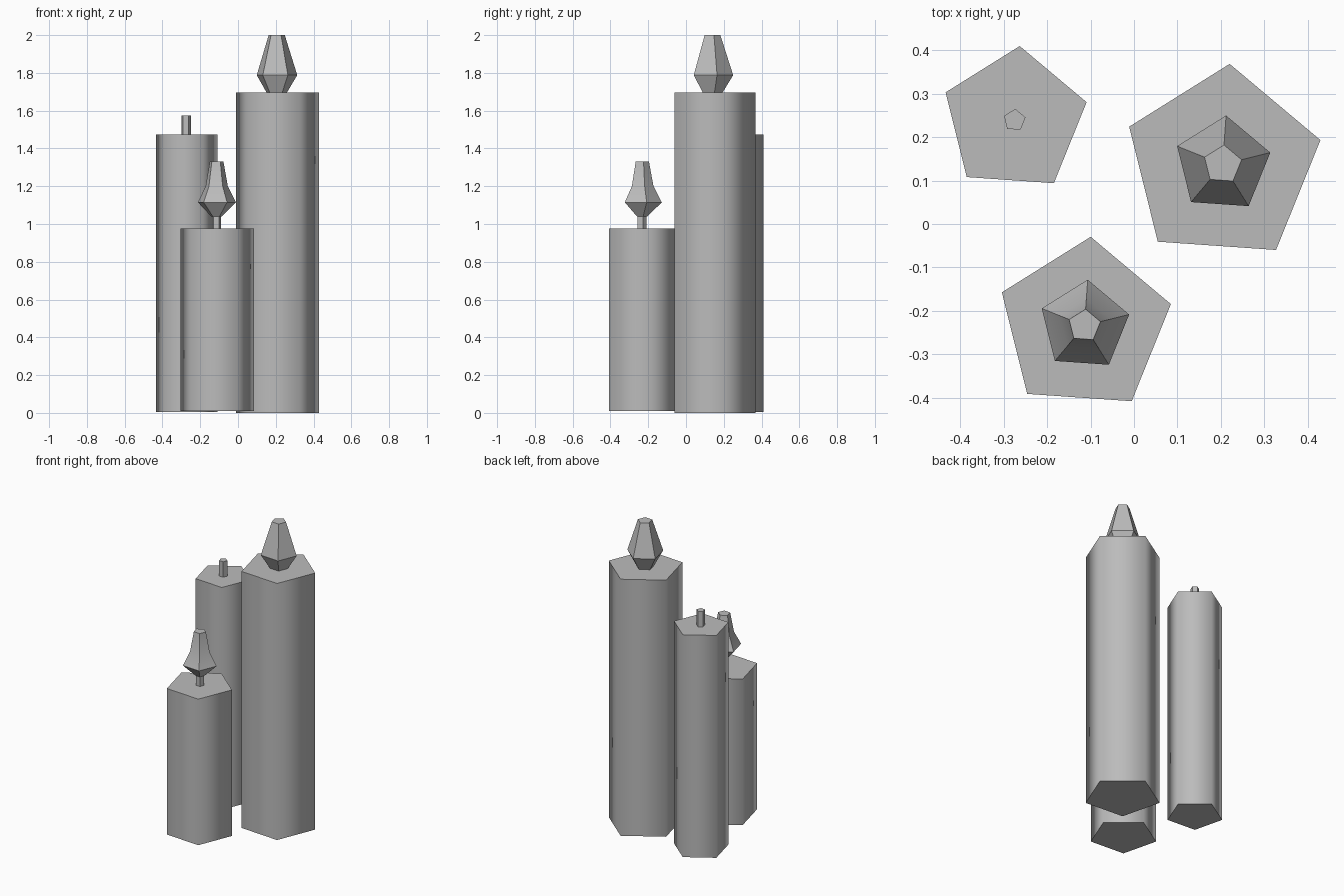
import bpy, bmesh, math

if "Cube" in bpy.data.objects:
    bpy.data.objects.remove(bpy.data.objects["Cube"])

wax = bpy.data.materials.new("wax_grey")
wax.diffuse_color = (0.5, 0.5, 0.5, 1)
wax.use_nodes = True
wax.node_tree.nodes["Principled BSDF"].inputs["Base Color"].default_value = wax.diffuse_color
TURN = math.radians(86)  # direction of the first pentagon corner


def stack(name, x, y, rings, smooth_deg):
    """Five-sided solid through (radius, z) rings, capped at both ends."""
    bm = bmesh.new()
    loops = []
    for r, z in rings:
        angles = [TURN + i * math.tau / 5 for i in range(5)]
        loops.append([bm.verts.new((r * math.cos(a), r * math.sin(a), z)) for a in angles])
    for lo, hi in zip(loops, loops[1:]):
        for i in range(5):
            j = (i + 1) % 5
            bm.faces.new((lo[i], lo[j], hi[j], hi[i]))
    bm.faces.new(loops[0][::-1])
    bm.faces.new(loops[-1])
    mesh = bpy.data.meshes.new(name)
    bm.to_mesh(mesh)
    bm.free()
    mesh.materials.append(wax)
    ob = bpy.data.objects.new(name, mesh)
    ob.location = (x, y, 0)
    bpy.context.collection.objects.link(ob)
    bpy.ops.object.select_all(action='DESELECT')
    ob.select_set(True)
    bpy.context.view_layer.objects.active = ob
    bpy.ops.object.shade_smooth_by_angle(angle=math.radians(smooth_deg))
    return ob


# Candle bodies: rounded shading on the sides, crisp caps
stack("tall_candle", 0.204, 0.137, [(0.232, 0), (0.232, 1.695)], 80)
stack("short_candle", -0.114, -0.234, [(0.205, 0.01), (0.205, 0.975)], 80)
stack("middle_candle", -0.275, 0.239, [(0.171, 0.004), (0.171, 1.473)], 80)

# Wicks
stack("short_wick", -0.114, -0.234, [(0.026, 0.97), (0.026, 1.045)], 35)
stack("middle_wick", -0.275, 0.239, [(0.026, 1.47), (0.026, 1.575)], 35)

# Flames
stack("tall_flame", 0.204, 0.137, [(0.053, 1.69), (0.113, 1.788), (0.045, 2.0)], 35)
stack("short_flame", -0.114, -0.234,
      [(0.03, 1.04), (0.106, 1.115), (0.062, 1.2), (0.038, 1.33)], 35)
